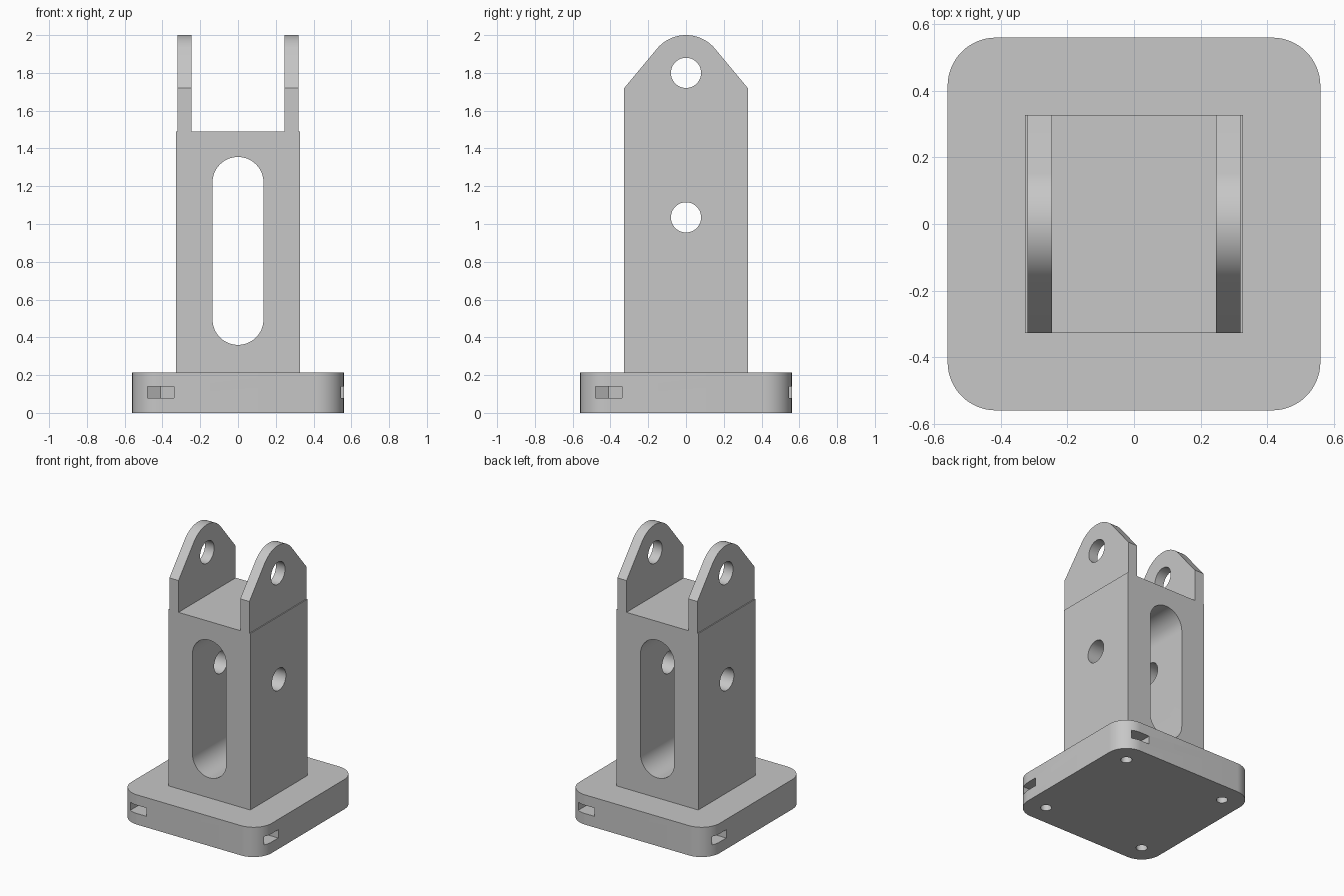
import bpy, bmesh
from math import sin, cos, pi, radians, atan2, acos, hypot

if "Cube" in bpy.data.objects:
    bpy.data.objects.remove(bpy.data.objects["Cube"], do_unlink=True)

grey = bpy.data.materials.new("plain_grey")
grey.use_nodes = True
grey.diffuse_color = (0.57, 0.57, 0.57, 1)
grey.node_tree.nodes["Principled BSDF"].inputs["Base Color"].default_value = grey.diffuse_color

PLACE = {"x": lambda u, v, w: (w, u, v),
         "y": lambda u, v, w: (u, w, v),
         "z": lambda u, v, w: (u, v, w)}


def arc(cu, cv, r, a0, a1, n=16):
    return [(cu + r * cos(a0 + (a1 - a0) * i / n), cv + r * sin(a0 + (a1 - a0) * i / n))
            for i in range(n + 1)]


def circle(cu, cv, r, n=48):
    return arc(cu, cv, r, 0, 2 * pi, n)[:-1]


def box(u, v0, v1):
    return [(-u, v0), (u, v0), (u, v1), (-u, v1)]


def prism(name, profile, axis, lo, hi):
    """Extrude a 2D profile along an axis."""
    bm = bmesh.new()
    face = bm.faces.new([bm.verts.new(PLACE[axis](u, v, lo)) for u, v in profile])
    ext = bmesh.ops.extrude_face_region(bm, geom=[face])
    verts = [g for g in ext["geom"] if isinstance(g, bmesh.types.BMVert)]
    bmesh.ops.translate(bm, verts=verts, vec=PLACE[axis](0, 0, hi - lo))
    bmesh.ops.recalc_face_normals(bm, faces=bm.faces)
    mesh = bpy.data.meshes.new(name)
    bm.to_mesh(mesh)
    bm.free()
    mesh.materials.append(grey)
    obj = bpy.data.objects.new(name, mesh)
    bpy.context.collection.objects.link(obj)
    return obj


def activate(obj):
    bpy.ops.object.select_all(action="DESELECT")
    obj.select_set(True)
    bpy.context.view_layer.objects.active = obj


def cut(obj, *shape):
    """Subtract a prism from an object, then discard the cutter."""
    cutter = prism("cutter", *shape)
    mod = obj.modifiers.new("cut", "BOOLEAN")
    mod.operation = "DIFFERENCE"
    mod.solver = "EXACT"
    mod.object = cutter
    activate(obj)
    bpy.ops.object.modifier_apply(modifier=mod.name)
    bpy.data.objects.remove(cutter, do_unlink=True)


def finish(obj):
    activate(obj)
    bpy.ops.object.shade_smooth_by_angle(angle=radians(30))


BASE_TOP, COLUMN_TOP = 0.215, 1.49
HALF = 0.327

# Rounded base plate
C, R = 0.415, 0.145
outline = []
for k, (sx, sy) in enumerate([(1, 1), (-1, 1), (-1, -1), (1, -1)]):
    outline += arc(sx * C, sy * C, R, k * pi / 2, (k + 1) * pi / 2)
base = prism("base_plate", outline, "z", 0, BASE_TOP)

# Screw holes from below, each with a side slot ending in a hexagon point
S, W = 0.41, 0.07
slot = [(-S - W, -0.7), (-S + W, -0.7), (-S + W, -S + W * 0.577),
        (-S, -S + W * 1.155), (-S - W, -S + W * 0.577)]
for k in range(4):
    c, s = round(cos(k * pi / 2)), round(sin(k * pi / 2))
    turned = [(c * x - s * y, s * x + c * y) for x, y in slot]
    cut(base, turned, "z", 0.08, 0.14)
    cx, cy = -S * c + S * s, -S * s - S * c
    cut(base, circle(cx, cy, 0.037, 32), "z", -0.1, 0.17)
finish(base)

# Square column with a long slot front to back and a cross bore
column = prism("column", box(HALF, -HALF, HALF), "z", BASE_TOP, COLUMN_TOP)
r = 0.135
long_slot = arc(0, 1.355 - r, r, 0, pi, 32) + arc(0, 0.36 + r, r, pi, 2 * pi, 32)
cut(column, long_slot, "y", -0.6, 0.6)
cut(column, circle(0, 1.035, 0.08), "x", -0.6, 0.6)
finish(column)

# Two upright lugs with rounded tops and pin holes
PIN_Z, TOP_R, SHOULDER = 1.8, 0.2, 1.72
drop = SHOULDER - PIN_Z
tangent = atan2(drop, HALF) + acos(TOP_R / hypot(HALF, drop))
lug_profile = ([(-HALF, COLUMN_TOP), (HALF, COLUMN_TOP), (HALF, SHOULDER)]
               + arc(0, PIN_Z, TOP_R, tangent, pi - tangent, 32) + [(-HALF, SHOULDER)])
for name, lo, hi in (("left_lug", 0.247, 0.32), ("right_lug", -0.32, -0.247)):
    lug = prism(name, lug_profile, "x", lo, hi)
    cut(lug, circle(0, PIN_Z, 0.08), "x", lo - 0.1, hi + 0.1)
    finish(lug)
